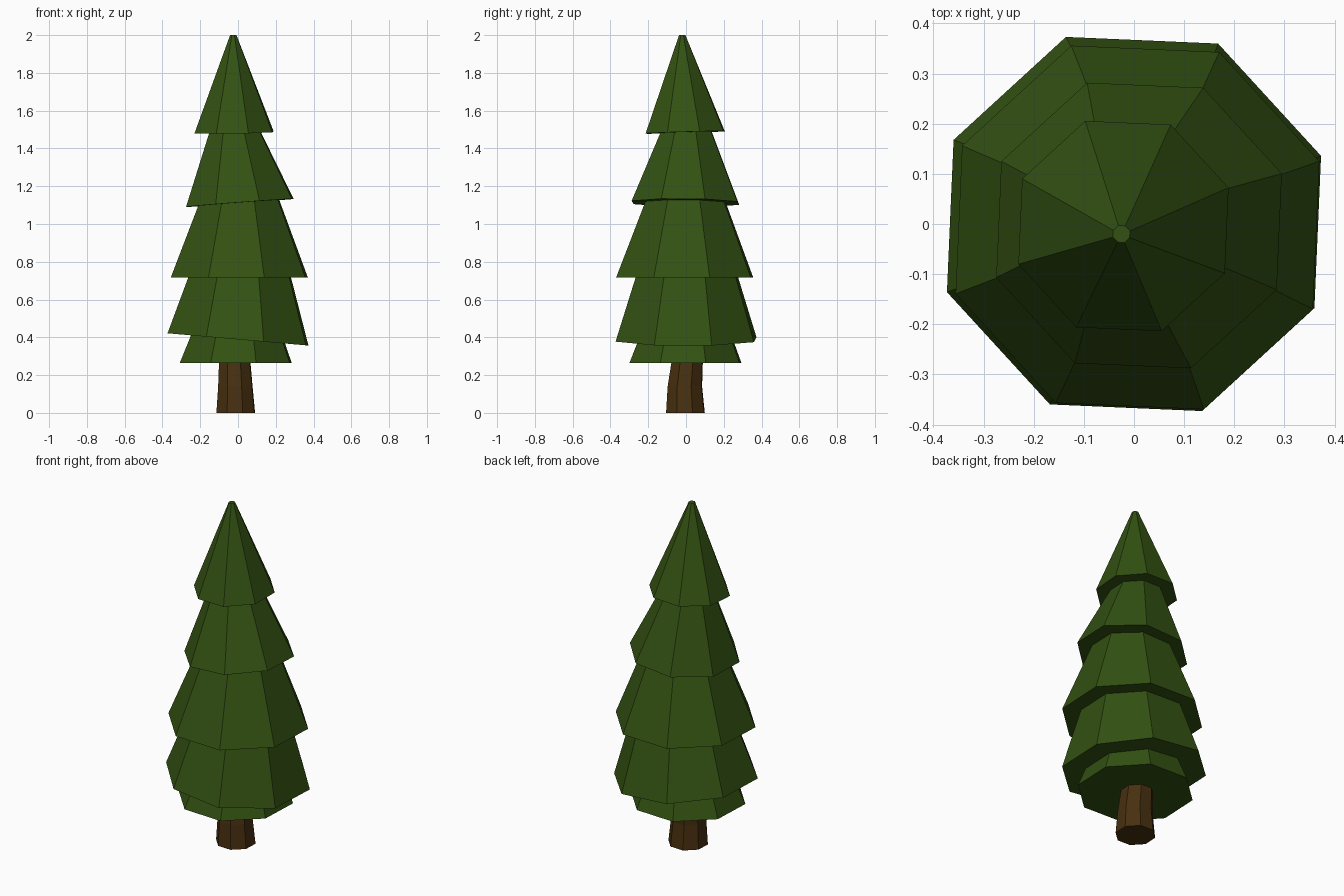
import bpy, bmesh, math

if "Cube" in bpy.data.objects:
    bpy.data.objects.remove(bpy.data.objects["Cube"])

SIDES, TURN = 8, math.radians(20)


def material(name, rgb):
    m = bpy.data.materials.new(name)
    m.diffuse_color = (*rgb, 1)
    m.use_nodes = True
    m.node_tree.nodes["Principled BSDF"].inputs["Base Color"].default_value = m.diffuse_color
    return m


def loft(name, rings, mat):
    """Stack octagon rings (cx, cy, z, radius, x slope, y slope) into a closed solid."""
    bm = bmesh.new()
    loops = []
    for cx, cy, z, r, sx, sy in rings:
        loop = []
        for i in range(SIDES):
            a = TURN + i * 2 * math.pi / SIDES
            dx, dy = r * math.cos(a), r * math.sin(a)
            loop.append(bm.verts.new((cx + dx, cy + dy, z + sx * dx + sy * dy)))
        loops.append(loop)
    for lo, hi in zip(loops, loops[1:]):
        for i in range(SIDES):
            j = (i + 1) % SIDES
            bm.faces.new((lo[i], lo[j], hi[j], hi[i]))
    bm.faces.new(loops[0][::-1])
    bm.faces.new(loops[-1])
    bmesh.ops.recalc_face_normals(bm, faces=bm.faces)
    mesh = bpy.data.meshes.new(name)
    bm.to_mesh(mesh)
    bm.free()
    mesh.materials.append(mat)
    obj = bpy.data.objects.new(name, mesh)
    bpy.context.collection.objects.link(obj)
    return obj


green = material("needle green", (0.033, 0.083, 0.006))
brown = material("bark brown", (0.064, 0.029, 0.005))

# Trunk, slightly bent
loft("trunk", [(-0.012, -0.003, 0, 0.109, 0, 0),
               (-0.014, -0.006, 0.14, 0.097, 0, 0),
               (-0.018, 0.008, 0.29, 0.087, 0, 0)], brown)

# Foliage tiers from bottom to top: lower rim, then upper ring tucked into the next tier
tiers = [
    [(-0.012, -0.003, 0.263, 0.316, 0, 0), (-0.006, 0, 0.46, 0.237, 0, 0)],
    [(0, 0, 0.389, 0.397, -0.087, 0), (0.013, 0.004, 0.75, 0.278, -0.03, 0)],
    [(0.007, -0.007, 0.717, 0.386, 0, 0), (0.010, -0.003, 1.14, 0.217, 0, 0)],
    [(0.010, -0.003, 1.112, 0.303, 0.075, -0.01), (-0.020, 0.003, 1.52, 0.130, 0.04, 0)],
    [(-0.021, -0.004, 1.485, 0.223, 0.016, 0.03), (-0.025, -0.020, 2.0, 0.018, 0, 0)],
]
for n, rings in enumerate(tiers, 1):
    loft(f"foliage_tier_{n}", rings, green)
